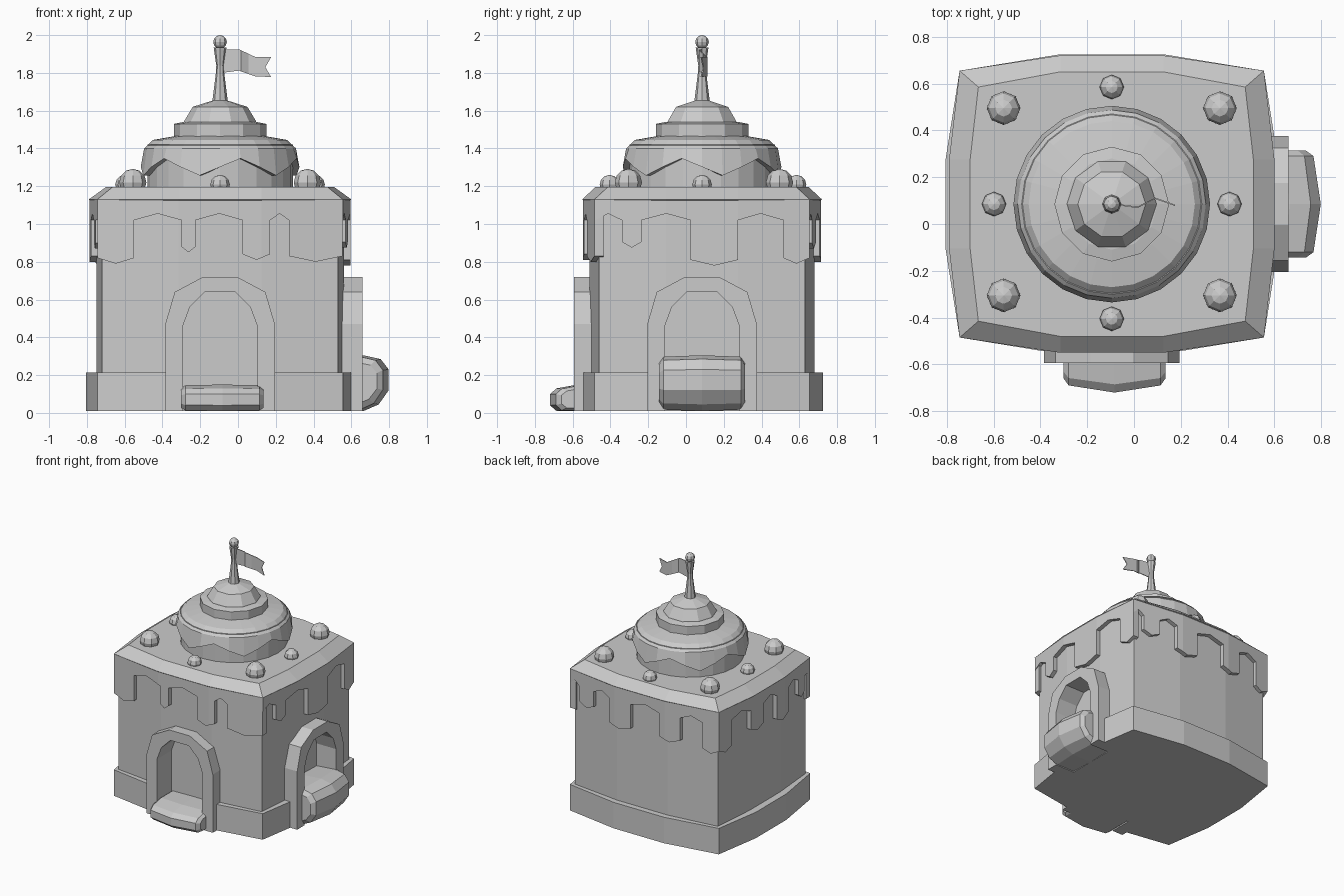
import bpy, bmesh, math
from mathutils import Vector, Matrix

if "Cube" in bpy.data.objects:
    bpy.data.objects.remove(bpy.data.objects["Cube"])

CENTRE = Vector((-0.095, 0.085, 0))


def finish(bm, name, turn=0):
    """Turn by quarter turns, shift to the body centre, make an object."""
    bmesh.ops.recalc_face_normals(bm, faces=bm.faces)
    bm.transform(Matrix.Translation(CENTRE) @ Matrix.Rotation(turn * math.pi / 2, 4, 'Z'))
    me = bpy.data.meshes.new(name)
    bm.to_mesh(me)
    bm.free()
    ob = bpy.data.objects.new(name, me)
    bpy.context.collection.objects.link(ob)
    return ob


def loft(name, rings, turn=0):
    """Skin a stack of equal-length closed rings and cap both ends."""
    bm = bmesh.new()
    loops = [[bm.verts.new(p) for p in r] for r in rings]
    n = len(loops[0])
    for a, b in zip(loops, loops[1:]):
        for i in range(n):
            j = (i + 1) % n
            bm.faces.new((a[i], a[j], b[j], b[i]))
    bm.faces.new(loops[0])
    bm.faces.new(loops[-1])
    return finish(bm, name, turn)


def outline(hx, hy, bx, by, z):
    """Four-cornered plan whose sides bow out in three segments."""
    mx, my = 0.22, 0.19
    half = [(-hx, -hy), (-mx, -by), (mx, -by), (hx, -hy), (bx, -my), (bx, my)]
    return [(x, y, z) for x, y in half + [(-x, -y) for x, y in half]]


def lathe(name, profile, sides, dz=None):
    rings = []
    for k, (r, z) in enumerate(profile):
        rings.append([(r * math.cos(i * math.tau / sides), r * math.sin(i * math.tau / sides),
                       z + (dz(k, i) if dz else 0)) for i in range(sides)])
    return loft(name, rings)


def slab(name, pts, near, far, turn=0, cuts=(), warp=None):
    """Extrude a (u, z) polygon along -y, with optional cuts and bending."""
    bm = bmesh.new()
    f = bm.faces.new([bm.verts.new((u, -near, z)) for u, z in pts])
    ext = bmesh.ops.extrude_face_region(bm, geom=[f], use_keep_orig=True)['geom']
    for v in ext:
        if isinstance(v, bmesh.types.BMVert):
            v.co.y = -far
    for c in cuts:
        bmesh.ops.bisect_plane(bm, geom=bm.verts[:] + bm.edges[:] + bm.faces[:],
                               plane_co=(c, 0, 0), plane_no=(1, 0, 0))
    if warp:
        for v in bm.verts:
            v.co.y -= warp(v.co.x)
    return finish(bm, name, turn)


def ball(name, x, y, z, r):
    bm = bmesh.new()
    bmesh.ops.create_uvsphere(bm, u_segments=8, v_segments=6, radius=r,
                              matrix=Matrix.Translation((x, y, z)))
    return finish(bm, name)


# Walls with plinth
walls = loft("walls", [outline(.65, .57, .71, .64, .01), outline(.65, .57, .71, .64, .215),
                       outline(.625, .545, .655, .595, .215), outline(.625, .545, .655, .595, 1.15)])

# Roof slab
loft("roof", [outline(.625, .545, .66, .6, 1.1), outline(.65, .57, .695, .635, 1.13),
              outline(.57, .5, .605, .565, 1.195)])


# Dripping roof trim: (left, right, bottom) of each drip, seen from outside
def trim(name, turn, L, corner, bulge, m, drips):
    pts = []
    last = None
    if drips[0][0] > -L:
        pts.append((-L, 1.02))
        last = -L
    for l, r, z in drips:
        if last is not None:
            pts += [((last + l) / 2, 1.055), (l, 1.02)]
        pts += [(l, z), ((l + r) / 2, z - .03), (r, z)]
        if r < L:
            pts.append((r, 1.02))
        last = r
    if last < L:
        pts.append((L, 1.02))
    pts += [(L, 1.13), (-L, 1.13)]
    bow = lambda u: corner + (bulge - corner) * min(1, (L - abs(u)) / (L - m))
    slab(name, pts, -.05, 0, turn, (-m, m), bow)


long_side = (.648, .57, .63, .22)
short_side = (.568, .65, .69, .19)
trim("front_trim", 0, *long_side, [(-.648, -.455, .82), (-.205, -.13, .88), (.12, .265, .84), (.365, .648, .83)])
trim("right_trim", 1, *short_side, [(-.425, -.32, .905), (-.06, .19, .81), (.43, .568, .82)])
trim("back_trim", 2, *long_side, [(-.56, -.42, .9), (-.27, -.08, .83), (.17, .34, .84), (.52, .648, .82)])
trim("left_trim", 3, *short_side, [(-.568, -.43, .82), (-.22, -.07, .87), (.1, .25, .83), (.4, .49, .9)])

# Arched doorways on the front and right
outer = [(.29, .01), (.29, .47), (.24, .64), (.09, .72)]
inner = [(.197, .01), (.197, .46), (.16, .56), (.08, .64)]
flip = lambda pts: [(-u, z) for u, z in reversed(pts)]
hole = [(.197, -.1)] + inner[1:]
for side, turn, front, back in (("front", 0, .678, .5), ("right", 1, .755, .585)):
    slab(side + "_door_frame", outer + flip(outer) + [(-u, z) for u, z in inner] + inner[::-1],
         back, front, turn)
    cutter = slab(side + "_door_cutter", hole + flip(hole), back, 1.0, turn)
    cutter.hide_render = True
    cutter.hide_set(True)
    mod = walls.modifiers.new(side + "_door", 'BOOLEAN')
    mod.operation = 'DIFFERENCE'
    mod.solver = 'EXACT'
    mod.object = cutter


# Puffy tongues in the doorways: side profile (depth, z) lofted across
def cushion(name, turn, profile, mid, width, shift):
    rings = []
    d0 = profile[0][0]
    for t, deep, tall in ((-1, .8, .75), (-.9, .9, .95), (0, 1, 1), (.9, .9, .95), (1, .8, .75)):
        rings.append([(shift + t * width, -(d0 + (d - d0) * deep), mid + (z - mid) * tall)
                      for d, z in profile])
    loft(name, rings, turn)


cushion("front_tongue", 0, [(.5, .01), (.77, .01), (.805, .04), (.805, .1), (.77, .13), (.66, .15), (.5, .15)],
        .075, .218, .012)
cushion("right_tongue", 1, [(.58, .01), (.76, .01), (.84, .045), (.893, .12), (.893, .23), (.85, .285),
                            (.76, .305), (.58, .29)], .155, .228, 0)

# Dome: drum, icing with zigzag rim, upper tiers
lathe("dome_drum", [(.385, 1.18), (.385, 1.42)], 24)
zig = (0.045, 0, -.045, 0)
lathe("dome_icing", [(.37, 1.302), (.42, 1.302), (.402, 1.4), (.355, 1.445), (.24, 1.465)], 24,
      lambda k, i: zig[(i - 3) % 4] if k < 2 else 0)
lathe("dome_tier", [(.245, 1.44), (.245, 1.53), (.195, 1.54)], 12)
lathe("dome_top", [(.195, 1.53), (.19, 1.545), (.145, 1.62), (.035, 1.655)], 10)

# Flagpole, finial and flag
lathe("flagpole", [(.042, 1.64), (.022, 1.8), (.02, 1.84), (.034, 1.935)], 8)
ball("flagpole_finial", 0, 0, 1.964, .036)
waves = [(.01, 0), (.11, .014), (.185, -.025), (.27, .005)]


def wave(u):
    for (a, p), (b, q) in zip(waves, waves[1:]):
        if u <= b:
            return p + (q - p) * (u - a) / (b - a)
    return waves[-1][1]


slab("flag", [(.01, 1.925), (.1, 1.925), (.185, 1.885), (.27, 1.883), (.24, 1.83), (.27, 1.778),
              (.185, 1.782), (.1, 1.812), (.01, 1.8)], -.003, .003, 0, (.055, .11, .15), wave)

# Candy balls around the roof
for sx in (-1, 1):
    for sy in (-1, 1):
        ball("corner_ball", sx * .462, .01 + sy * .4, 1.22, .072)
    ball("side_ball", sx * .503, 0, 1.208, .052)
    ball("end_ball", 0, .005 + sx * .495, 1.208, .052)
